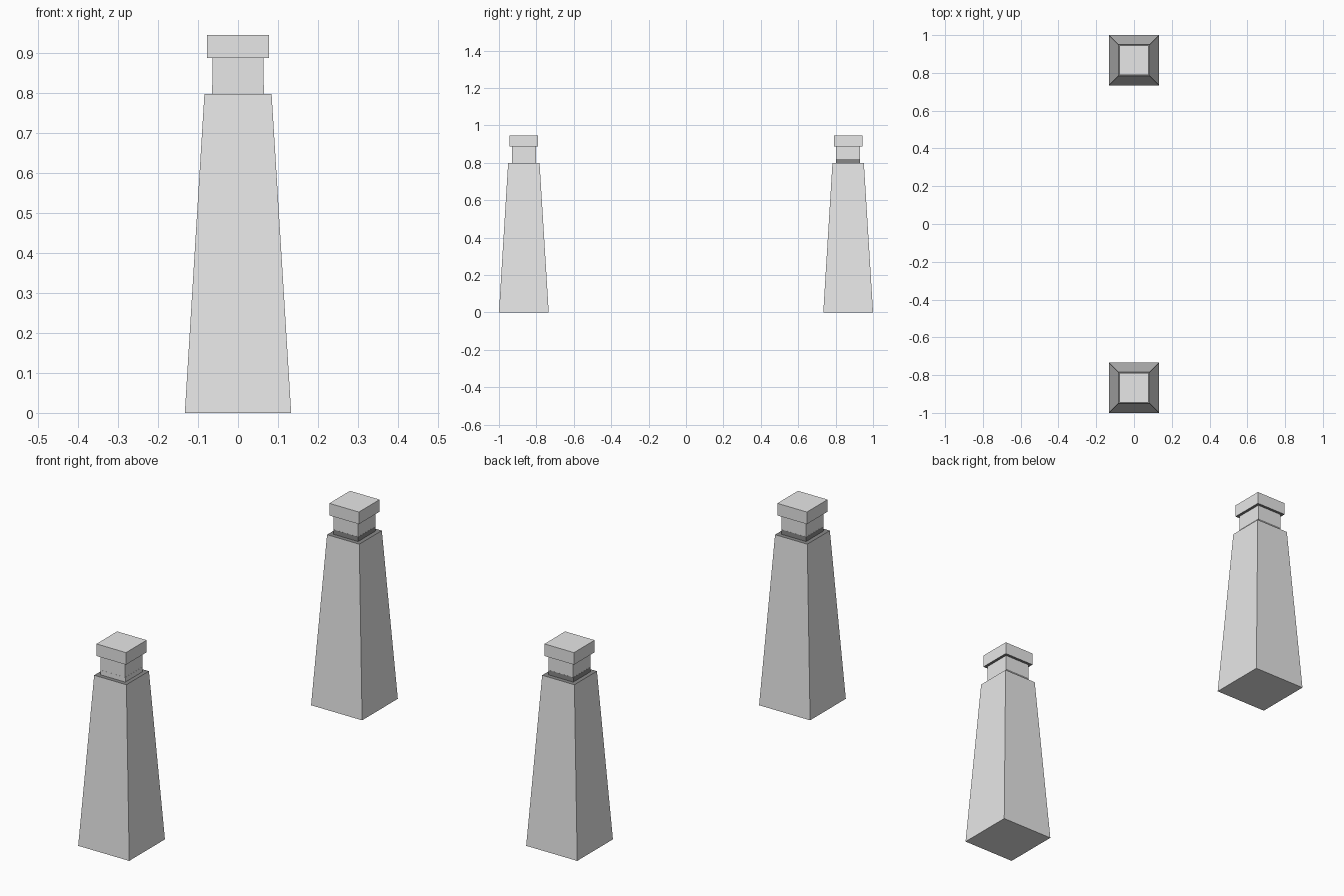
import bpy, bmesh

if "Cube" in bpy.data.objects:
    bpy.data.objects.remove(bpy.data.objects["Cube"])


def material(name, value):
    mat = bpy.data.materials.new(name)
    mat.diffuse_color = (value, value, value, 1)
    mat.use_nodes = True
    mat.node_tree.nodes["Principled BSDF"].inputs["Base Color"].default_value = mat.diffuse_color
    return mat


stone = material("light grey stone", 0.8)
dark = material("dark grey stone", 0.25)


def block(name, y, z0, z1, half0, half1, is_dark=lambda n: False):
    """Square block, half-width half0 at z0 to half1 at z1; is_dark picks faces by normal."""
    bm = bmesh.new()
    bmesh.ops.create_cube(bm, size=2)
    for v in bm.verts:
        top = v.co.z > 0
        half = half1 if top else half0
        v.co = (v.co.x * half, v.co.y * half, z1 if top else z0)
    bm.normal_update()
    for f in bm.faces:
        f.material_index = int(is_dark(f.normal))
    mesh = bpy.data.meshes.new(name)
    bm.to_mesh(mesh)
    bm.free()
    mesh.materials.append(stone)
    mesh.materials.append(dark)
    obj = bpy.data.objects.new(name, mesh)
    obj.location.y = y
    bpy.context.collection.objects.link(obj)


# Two matching gate posts with dark ledges, dark cap undersides and a dark neck band
for side, y in (("front", -0.867), ("back", 0.867)):
    block(side + "_post_shaft", y, 0, 0.798, 0.133, 0.084, lambda n: n.z > 0.9)
    block(side + "_post_neck", y, 0.798, 0.888, 0.064, 0.064)
    # The band shows on all sides of the back post, on the inner and left sides of the front one
    block(side + "_post_band", y, 0.798, 0.82, 0.0645, 0.0645,
          lambda n: side == "back" or n.y > 0.5 or n.x < -0.5)
    block(side + "_post_cap", y, 0.888, 0.945, 0.077, 0.077, lambda n: n.z < -0.9)
